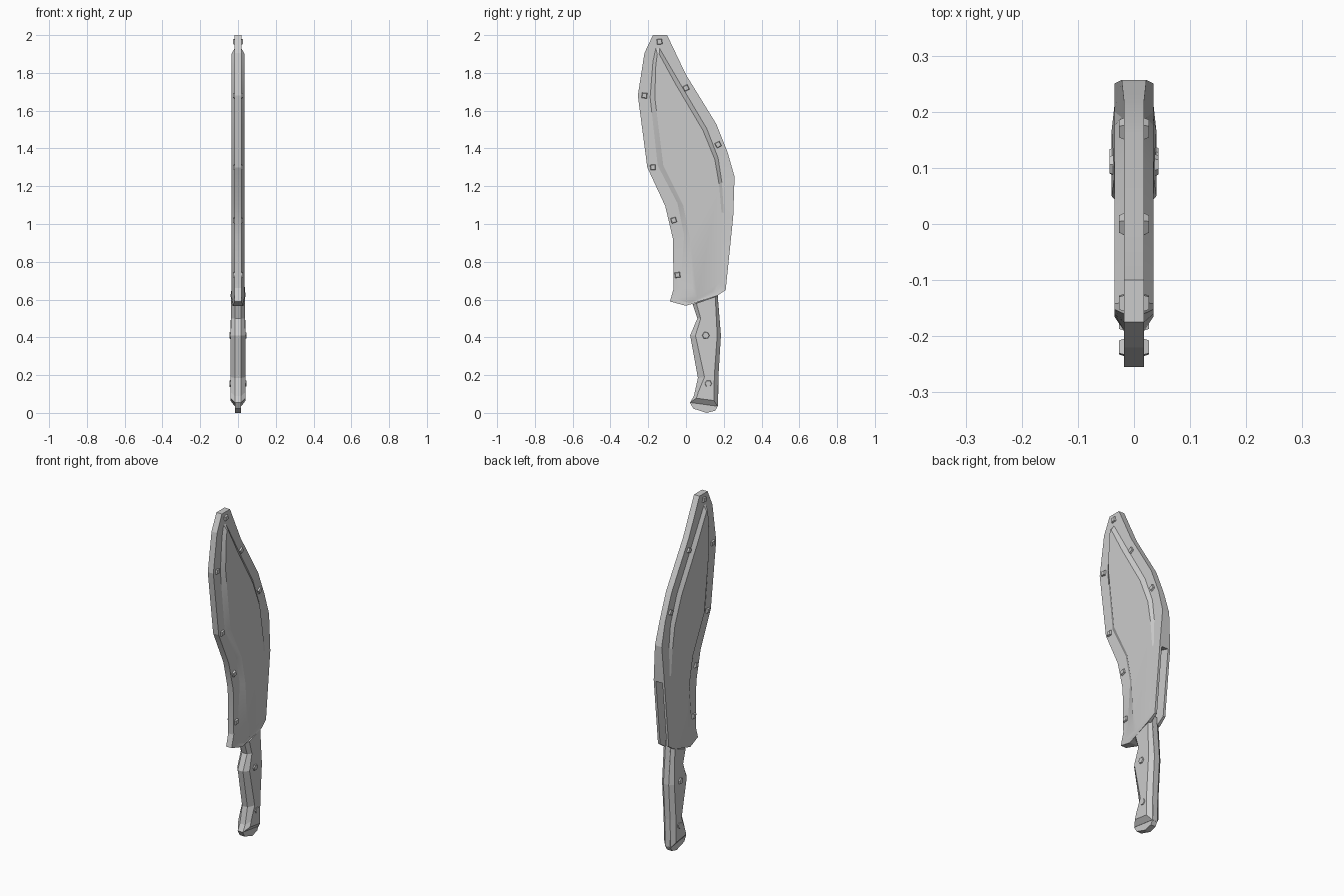
import bpy, bmesh, math
from mathutils import Matrix

if "Cube" in bpy.data.objects:
    bpy.data.objects.remove(bpy.data.objects["Cube"])


def make(name, bm):
    bmesh.ops.recalc_face_normals(bm, faces=bm.faces[:])
    me = bpy.data.meshes.new(name)
    bm.to_mesh(me)
    bm.free()
    ob = bpy.data.objects.new(name, me)
    bpy.context.collection.objects.link(ob)
    return ob


def loft(name, rings):
    """Skin rings (outer to inner, points are x,y,z) mirrored across x = 0."""
    bm = bmesh.new()
    full = [r for r in reversed(rings)] + [[(-x, y, z) for x, y, z in r] for r in rings]
    vs = [[bm.verts.new(p) for p in r] for r in full]
    n = len(vs[0])
    for a, b in zip(vs, vs[1:]):
        for i in range(n):
            j = (i + 1) % n
            bm.faces.new((a[i], a[j], b[j], b[i]))
    bm.faces.new(vs[0])
    bm.faces.new(vs[-1])
    return make(name, bm)


def slab(name, outline, half):
    return loft(name, [[(half, y, z) for y, z in outline]])


def stud(name, y, z, x, r, sides, turn):
    """Small tapered rivet head on both faces."""
    bm = bmesh.new()
    for s in (1, -1):
        m = (Matrix.Translation((s * x, y, z)) @ Matrix.Rotation(turn, 4, 'X')
             @ Matrix.Rotation(s * math.pi / 2, 4, 'Y') @ Matrix.Rotation(math.pi / 4, 4, 'Z'))
        bmesh.ops.create_cone(bm, cap_ends=True, segments=sides, radius1=r,
                              radius2=r * 0.7, depth=0.016, matrix=m)
    return make(name, bm)


# Sheath: edge (y, z, half thickness), foot of raised panel (y, z), top of panel (y, z)
sheath_pts = [
    (-.175, 2.0, .018, -.16, 1.93, -.152, 1.90),
    (-.10, 2.0, .018, -.14, 1.93, -.142, 1.90),
    (0, 1.79, .018, -.035, 1.75, -.055, 1.74),
    (.16, 1.53, .018, .11, 1.505, .09, 1.495),
    (.22, 1.38, .018, .17, 1.35, .153, 1.34),
    (.257, 1.25, .022, .19, 1.22, .175, 1.21),
    (.25, 1.04, .035, .20, 1.06, .188, 1.06),
    (.21, .65, .035, .19, .68, .17, .69),
    (.165, .62, .040, .155, .635, .14, .645),
    (0, .567, .028, .02, .58, .06, .61),
    (-.085, .59, .018, -.06, .605, .03, .62),
    (-.065, .66, .018, -.03, .66, .035, .66),
    (-.07, .925, .018, -.01, .94, .02, .93),
    (-.11, 1.095, .018, -.045, 1.11, -.015, 1.10),
    (-.205, 1.30, .018, -.15, 1.31, -.12, 1.31),
    (-.255, 1.68, .018, -.19, 1.67, -.165, 1.67),
    (-.22, 1.905, .018, -.175, 1.86, -.16, 1.84),
]
sheath = loft("sheath", [
    [(p[2], p[0], p[1]) for p in sheath_pts],
    [(min(p[2], .0345), p[3], p[4]) for p in sheath_pts],
    [(.035, p[5], p[6]) for p in sheath_pts],
])

# Open slot in the mouth and along the lower spine
slot = slab("slot_cutter", [(.3, 1.02), (.2, 1.05), (.07, .95), (.055, .4), (.3, .4)], .021)
mod = sheath.modifiers.new("slot", 'BOOLEAN')
mod.object = slot
mod.solver = 'EXACT'
bpy.context.view_layer.objects.active = sheath
bpy.ops.object.modifier_apply(modifier=mod.name)
bpy.data.objects.remove(slot)
bpy.ops.object.select_all(action='DESELECT')
sheath.select_set(True)
bpy.ops.object.shade_smooth_by_angle(angle=math.radians(15))

# Sheath rivets: y, z, lean along the nearby edge
for i, (y, z, t) in enumerate([(-.14, 1.965, .1), (0, 1.72, .5), (.17, 1.42, .5),
                               (-.22, 1.68, -.1), (-.175, 1.30, .05),
                               (-.065, 1.02, .3), (-.045, .73, .1)]):
    stud(f"sheath_rivet_{i + 1}", y, z, .019, .023, 4, t)

# Blade root inside the slot
slab("blade", [(.06, .5), (.16, .5), (.165, .75), (.17, 1.0), (.10, .98), (.065, .9)], .01)

# Full tang with rounded pommel
slab("tang", [(.05, .64), (.062, .50), (.022, .41), (.063, .185), (.042, .08), (.02, .055),
              (.04, .022), (.11, 0), (.155, .012), (.17, .04), (.172, .2), (.185, .41),
              (.165, .66)], .016)

# Handle scales: edge (y, z), flat face (y, z)
grip = [
    (.035, .575, .055, .58), (.06, .50, .078, .50), (.022, .41, .05, .41),
    (.063, .185, .098, .19), (.042, .09, .065, .11), (.022, .055, .055, .078),
    (.168, .035, .148, .065), (.172, .2, .15, .2), (.185, .41, .165, .41),
    (.167, .62, .155, .615),
]
loft("handle_scales", [
    [(.017, p[0], p[1]) for p in grip],
    [(.040 if p[1] < .45 else .036, p[2], p[3]) for p in grip],
])

# Handle pins
for i, (y, z) in enumerate([(.105, .41), (.118, .155)]):
    stud(f"handle_pin_{i + 1}", y, z, .036, .024, 6, .2)
